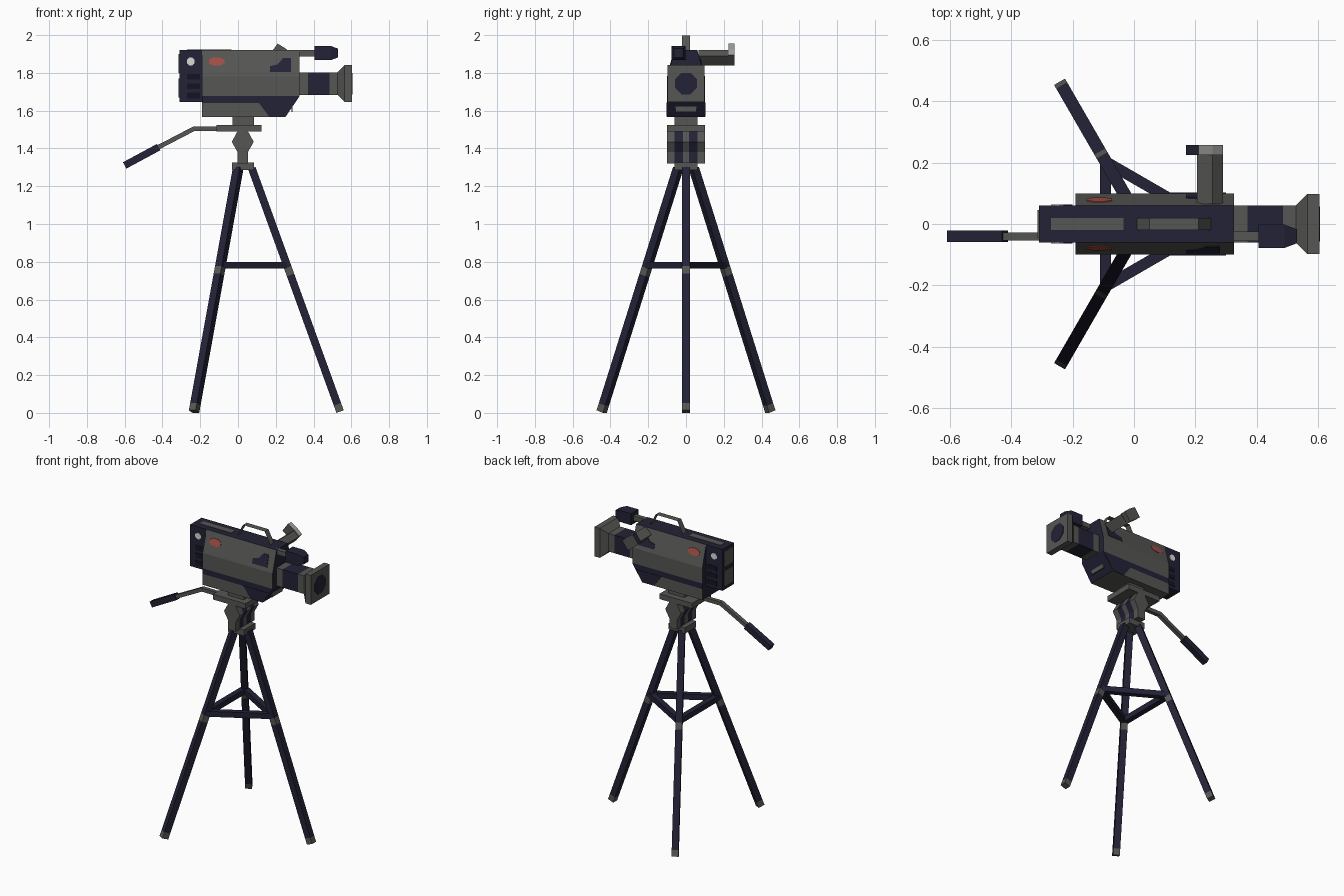
import bpy, bmesh, math
from mathutils import Vector

if "Cube" in bpy.data.objects:
    bpy.data.objects.remove(bpy.data.objects["Cube"])


def material(name, r, g, b):
    m = bpy.data.materials.new(name)
    m.diffuse_color = (r, g, b, 1)
    m.use_nodes = True
    m.node_tree.nodes["Principled BSDF"].inputs["Base Color"].default_value = m.diffuse_color
    return m


NAVY = material("navy", 0.016, 0.016, 0.037)
GRAY = material("dark_gray", 0.092, 0.092, 0.088)
BLACK = material("black", 0.007, 0.007, 0.016)
LIGHT = material("light_gray", 0.36, 0.36, 0.35)
WHITE = material("white", 0.7, 0.7, 0.7)
RED = material("red", 0.36, 0.075, 0.06)


def finish(name, bm, mats, rule=None):
    bmesh.ops.recalc_face_normals(bm, faces=bm.faces[:])
    bm.normal_update()
    if rule:
        for f in bm.faces:
            f.material_index = rule(f.calc_center_median(), f.normal)
    me = bpy.data.meshes.new(name)
    bm.to_mesh(me)
    bm.free()
    for m in mats:
        me.materials.append(m)
    ob = bpy.data.objects.new(name, me)
    bpy.context.collection.objects.link(ob)
    return ob


def loft(rings):
    """Closed mesh from a list of equal-length rings."""
    bm = bmesh.new()
    vs = [[bm.verts.new(p) for p in r] for r in rings]
    n = len(vs[0])
    for a, b in zip(vs, vs[1:]):
        for i in range(n):
            j = (i + 1) % n
            bm.faces.new((a[i], a[j], b[j], b[i]))
    bm.faces.new(vs[0])
    bm.faces.new(vs[-1])
    return bm


def prism_mesh(pts, axis, a, b):
    at = {"x": lambda u, v, t: (t, u, v), "y": lambda u, v, t: (u, t, v)}[axis]
    return loft([[at(u, v, t) for u, v in pts] for t in (a, b)])


def prism(name, pts, axis, a, b, mat):
    return finish(name, prism_mesh(pts, axis, a, b), [mat])


def box(name, x0, x1, y0, y1, z0, z1, mat):
    return prism(name, [(x0, z0), (x1, z0), (x1, z1), (x0, z1)], "y", y0, y1, mat)


def bar(name, p, q, w, h, mat):
    """Square bar from p to q."""
    p, q = Vector(p), Vector(q)
    d = (q - p).normalized()
    s = d.cross(Vector((0, 0, 1))).normalized()
    u = s.cross(d)
    ring = [s * w / 2 * i + u * h / 2 * j for i, j in ((-1, -1), (1, -1), (1, 1), (-1, 1))]
    return finish(name, loft([[c + o for o in ring] for c in (p, q)]), [mat])


def cut(bm, co, no, clear=False):
    r = bmesh.ops.bisect_plane(bm, geom=bm.verts[:] + bm.edges[:] + bm.faces[:],
                               plane_co=co, plane_no=no, clear_outer=clear)
    if clear:
        edges = [e for e in r["geom_cut"] if isinstance(e, bmesh.types.BMEdge)]
        bmesh.ops.contextual_create(bm, geom=edges)


def half_width(z):
    return 0.1 if z < 1.78 else 0.1 - 0.04 * (z - 1.78) / 0.14


# Camera body: sloped upper sides, chamfered lower front, navy band
bm = prism_mesh([(-0.1, 1.567), (0.1, 1.567), (0.1, 1.78), (0.06, 1.92),
                 (-0.06, 1.92), (-0.1, 1.78)], "x", -0.19, 0.325)
cut(bm, (0.325, 0, 1.675), (0.11, 0, -0.075), True)
cut(bm, (0, 0, 1.677), (0, 0, 1))
cut(bm, (0, 0, 1.64), (0, 0, 1))


def body_rule(c, n):
    if abs(n.x) > 0.5 or n.z > 0.9 or (1.64 < c.z < 1.677):
        return 0
    return 1


finish("camera_body", bm, [NAVY, GRAY], body_rule)
box("rear_block", -0.31, -0.185, -0.06, 0.06, 1.645, 1.92, NAVY)
box("rear_upper_panel", -0.314, -0.309, -0.045, 0.045, 1.80, 1.90, GRAY)
box("rear_lower_panel", -0.314, -0.309, -0.045, 0.045, 1.67, 1.77, GRAY)
box("top_panel", -0.27, -0.035, -0.02, 0.02, 1.919, 1.923, GRAY)
bar("chamfer_panel", (0.286, -0.055, 1.614), (0.286, 0.055, 1.614), 0.006, 0.04, GRAY)


# Painted patches on both sides
def octagon(x, z, rx, rz):
    return [(x + rx * math.cos(math.radians(22.5 + 45 * i)),
             z + rz * math.sin(math.radians(22.5 + 45 * i))) for i in range(8)]


def side_plate(name, pts, mat, width=half_width):
    for side, s in (("right", -1), ("left", 1)):
        rings = [[(x, s * (width(z) + d), z) for x, z in pts] for d in (-0.002, 0.003)]
        finish(side + "_" + name, loft(rings), [mat])


def block_width(z):
    return 0.06


side_plate("red_badge", octagon(-0.113, 1.86, 0.045, 0.024), RED)
side_plate("front_patch", [(0.17, 1.805), (0.28, 1.805), (0.28, 1.88), (0.24, 1.88),
                           (0.21, 1.845), (0.17, 1.835)], NAVY)
side_plate("lower_patch", [(0.11, 1.642), (0.165, 1.569), (0.25, 1.569), (0.30, 1.642)], NAVY)
side_plate("white_button", octagon(-0.25, 1.86, 0.022, 0.022), WHITE, block_width)
for i in range(3):
    z = 1.665 + 0.05 * i
    side_plate("key_%d" % i, [(-0.27, z), (-0.2, z), (-0.2, z + 0.03), (-0.27, z + 0.03)],
               BLACK, block_width)

# Carry handle: a thin ribbon
bm = bmesh.new()
rows = [[bm.verts.new((x, y, z)) for y in (-0.02, 0.02)]
        for x, z in ((0.01, 1.92), (0.05, 1.998), (0.21, 1.998), (0.25, 1.92))]
for a, b in zip(rows, rows[1:]):
    bm.faces.new((a[0], b[0], b[1], a[1]))
finish("carry_handle", bm, [GRAY])


# Lens with square flared hood
def square_loft(steps, y, z):
    return loft([[(x, y + i * h, z + j * h) for i, j in ((-1, -1), (1, -1), (1, 1), (-1, 1))]
                 for x, h in steps])


finish("lens", square_loft([(0.32, 0.06), (0.37, 0.06), (0.485, 0.06), (0.527, 0.06),
                            (0.565, 0.098), (0.604, 0.098)], 0, 1.743),
       [GRAY, NAVY], lambda c, n: int(0.37 < c.x < 0.48))
prism("lens_glass", octagon(0, 1.743, 0.062, 0.062), "x", 0.602, 0.606, NAVY)

# Microphone
finish("microphone", square_loft([(0.405, 0.038), (0.49, 0.038), (0.53, 0.023)],
                                 -0.04, 1.905), [NAVY])
box("microphone_arm", 0.31, 0.41, -0.055, -0.025, 1.888, 1.92, GRAY)

# Viewfinder: side arm and tilted eyepiece
prism("viewfinder_arm", [(0.205, 1.885), (0.255, 1.922), (0.29, 1.89), (0.245, 1.84)],
      "y", 0.065, 0.226, GRAY)
finish("eyepiece", prism_mesh([(0.17, 1.90), (0.21, 1.955), (0.255, 1.927), (0.29, 1.895),
                               (0.245, 1.84)], "y", 0.225, 0.258),
       [NAVY, LIGHT, GRAY],
       lambda c, n: 0 if n.x < -0.5 and n.z > 0 else 1 if n.z > 0.3 else 2)

# Tripod head
box("camera_mount", -0.03, 0.085, -0.06, 0.06, 1.52, 1.57, GRAY)
box("head_plate", -0.115, 0.125, -0.1, 0.1, 1.49, 1.525, GRAY)
half = [(0.027, 1.32), (0.027, 1.38), (0.058, 1.435), (0.027, 1.492)]
bm = prism_mesh([(0.025 + w, z) for w, z in half] + [(0.025 - w, z) for w, z in half[::-1]],
                "y", -0.1, 0.1)
for y in (-0.06, -0.017, 0.017, 0.06):
    cut(bm, (0, y, 0), (0, 1, 0))
finish("tilt_head", bm, [GRAY, NAVY], lambda c, n: int(0.017 < abs(c.y) < 0.06))
box("head_base", -0.033, 0.085, -0.06, 0.06, 1.285, 1.325, GRAY)

# Pan handle
bar("pan_arm_inner", (-0.1, -0.04, 1.505), (-0.235, -0.04, 1.505), 0.026, 0.024, GRAY)
bar("pan_arm_outer", (-0.23, -0.04, 1.506), (-0.43, -0.04, 1.402), 0.026, 0.024, GRAY)
bar("pan_grip", (-0.42, -0.04, 1.407), (-0.6, -0.04, 1.31), 0.038, 0.038, NAVY)


# Tripod legs with joints, feet and braces
def leg_point(k, z):
    r = 0.05 + 0.468 * (1.29 - z) / 1.29
    a = math.radians(120 * k)
    return Vector((0.025 + r * math.cos(a), r * math.sin(a), z))


LEG = [("leg_upper", 1.295, 0.77, NAVY), ("leg_joint", 0.77, 0.73, GRAY),
       ("leg_lower", 0.73, 0.045, NAVY), ("leg_foot", 0.045, 0.007, GRAY)]
for k in range(3):
    for name, z0, z1, mat in LEG:
        bar("%s_%d" % (name, k), leg_point(k, z0), leg_point(k, z1), 0.041, 0.041, mat)
    bar("brace_%d" % k, leg_point(k, 0.782), leg_point(k + 1, 0.782), 0.036, 0.036, NAVY)
